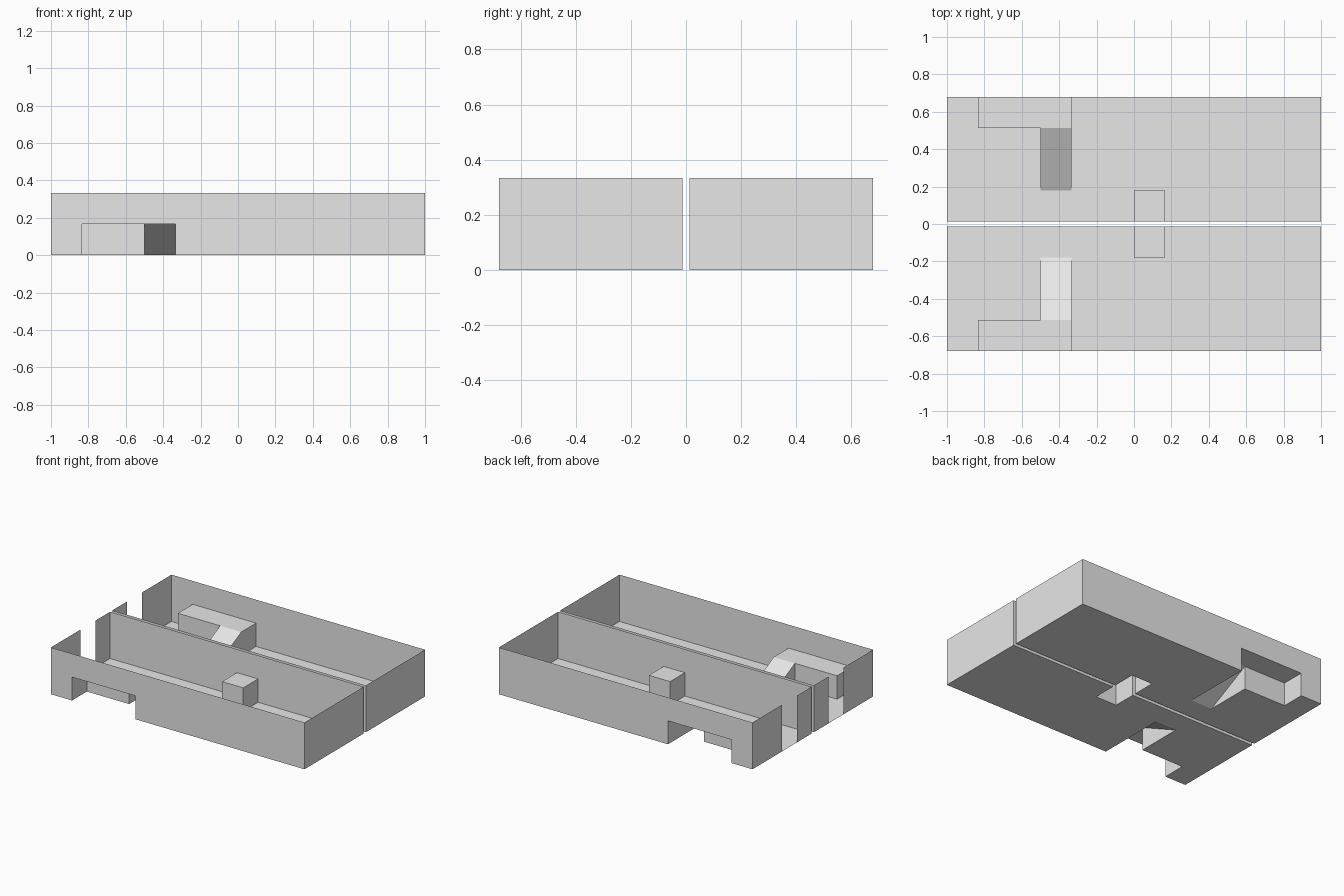
import bpy
import bmesh

cube = bpy.data.objects.get("Cube")
if cube:
    bpy.data.objects.remove(cube, do_unlink=True)

UNIT = 1 / 6      # layout module
GAP = 0.0125      # half the slot between the two trays

grey = bpy.data.materials.new("plain_grey")
grey.use_nodes = True
grey.diffuse_color = (0.8, 0.8, 0.8, 1)
grey.node_tree.nodes["Principled BSDF"].inputs["Base Color"].default_value = (0.8, 0.8, 0.8, 1)


def flat(axis, level, outline):
    """Outline of 2D points on a plane at a level across the given axis."""
    points = []
    for a, b in outline:
        p = [a, b]
        p.insert(axis, level)
        points.append(p)
    return points


def rect(axis, level, a0, a1, b0, b1):
    return flat(axis, level, [(a0, b0), (a1, b0), (a1, b1), (a0, b1)])


def sheet_part(name, panels):
    """Thin sheet part made of panels in module units, mirrored across y."""
    bm = bmesh.new()
    for panel in panels:
        bm.faces.new([bm.verts.new((x * UNIT, y * UNIT + GAP, z * UNIT)) for x, y, z in panel])
    bmesh.ops.remove_doubles(bm, verts=bm.verts, dist=0.0001)
    bmesh.ops.recalc_face_normals(bm, faces=bm.faces)
    mesh = bpy.data.meshes.new(name)
    bm.to_mesh(mesh)
    bm.free()
    mesh.materials.append(grey)
    obj = bpy.data.objects.new(name, mesh)
    bpy.context.collection.objects.link(obj)
    mirror = obj.modifiers.new("both_trays", "MIRROR")
    mirror.use_axis = (False, True, False)
    mirror.use_mirror_merge = False
    return obj


X, Y, Z = range(3)

# Floor with openings under the step box and the ramp
sheet_part("tray_floor", [flat(Z, 0, [
    (-6, 0), (0, 0), (0, 1), (1, 1), (1, 0), (6, 0), (6, 4),
    (-2, 4), (-2, 1), (-3, 1), (-3, 3), (-5, 3), (-5, 4), (-6, 4)])])


# Long walls, each with a low opening
def long_wall(y, x0, x1):
    return flat(Y, y, [(-6, 0), (x0, 0), (x0, 1), (x1, 1), (x1, 0), (6, 0), (6, 2), (-6, 2)])


sheet_part("outer_wall", [long_wall(4, -5, -2)])
sheet_part("inner_wall", [long_wall(0, 0, 1)])

# End walls, one with a full height doorway
sheet_part("closed_end_wall", [rect(X, 6, 0, 4, 0, 2)])
sheet_part("doorway_end_wall", [rect(X, -6, 0, 1, 0, 2), rect(X, -6, 2, 4, 0, 2)])

# Landing and ramp, hollow underneath
sheet_part("landing_and_ramp", [
    flat(Z, 1, [(-5, 3), (-3, 3), (-2, 3), (-2, 4), (-5, 4)]),
    [(-3, 1, 0), (-2, 1, 0), (-2, 3, 1), (-3, 3, 1)],
    rect(X, -5, 3, 4, 0, 1),
    rect(Y, 3, -5, -3, 0, 1),
    flat(X, -3, [(1, 0), (3, 0), (3, 1)]),
    flat(X, -2, [(1, 0), (4, 0), (4, 1), (3, 1)]),
])

# Small box over the passage between the trays
sheet_part("step_box", [
    rect(Z, 1, 0, 1, 0, 1),
    rect(X, 0, 0, 1, 0, 1),
    rect(X, 1, 0, 1, 0, 1),
    rect(Y, 1, 0, 1, 0, 1),
])
